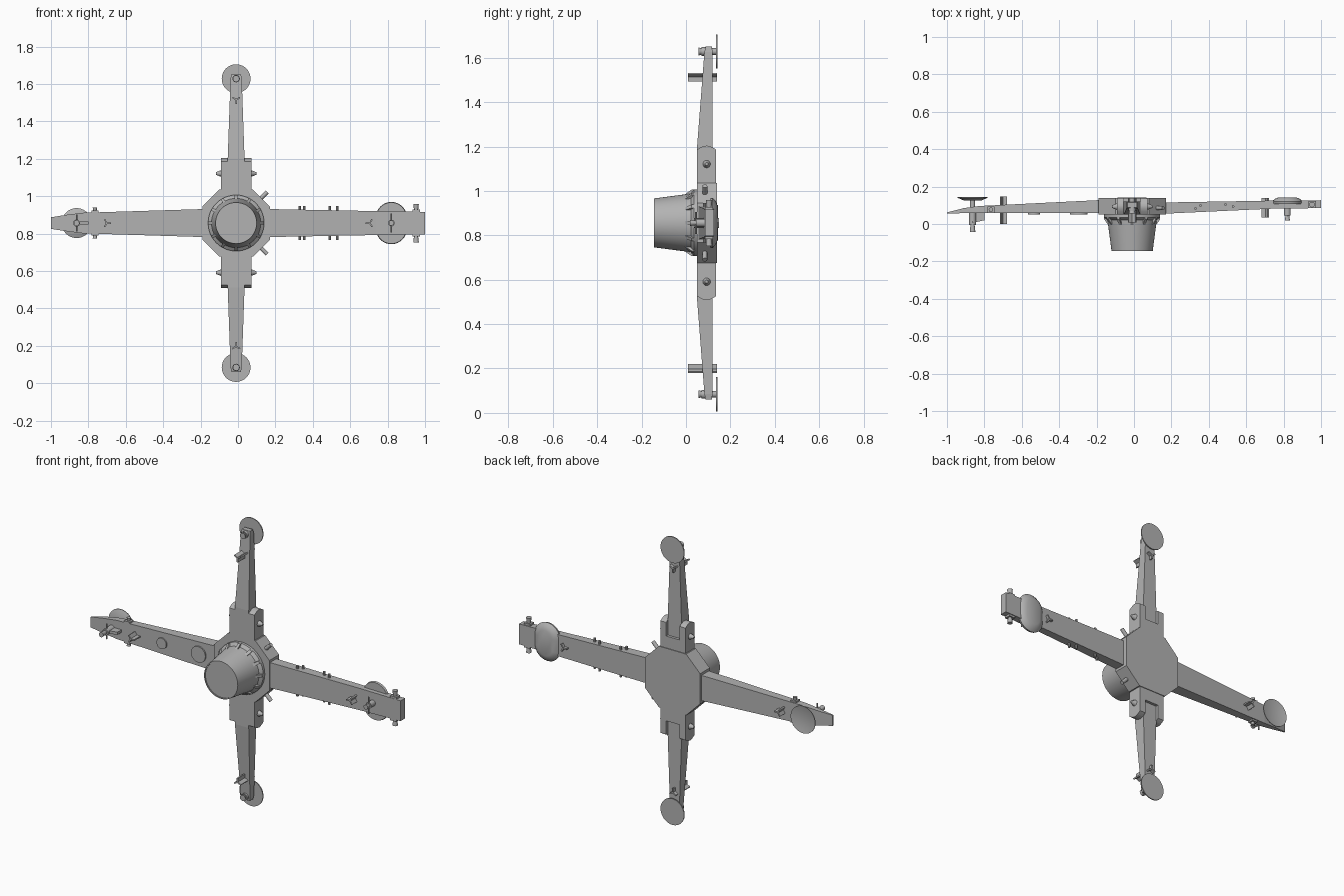
import bpy, bmesh, math
from mathutils import Vector

if "Cube" in bpy.data.objects:
    bpy.data.objects.remove(bpy.data.objects["Cube"])

grey = bpy.data.materials.new("hull grey")
grey.use_nodes = True
grey.diffuse_color = (0.45, 0.45, 0.45, 1)
grey.node_tree.nodes["Principled BSDF"].inputs["Base Color"].default_value = (0.45, 0.45, 0.45, 1)

CX, CZ = -0.01, 0.856
RIGHT, LEFT, UP, DOWN = Vector((1, 0, 0)), Vector((-1, 0, 0)), Vector((0, 0, 1)), Vector((0, 0, -1))


def at(d, along, y, across=0):
    """Point on an arm: distance from hub centre, depth and sideways offset."""
    side = Vector((d.z, 0, d.x))
    return Vector((CX, y, CZ)) + d * along + side * across


def finish(name, bm, smooth=False):
    bmesh.ops.recalc_face_normals(bm, faces=bm.faces[:])
    me = bpy.data.meshes.new(name)
    bm.to_mesh(me)
    bm.free()
    me.materials.append(grey)
    ob = bpy.data.objects.new(name, me)
    bpy.context.collection.objects.link(ob)
    if smooth:
        bpy.ops.object.select_all(action="DESELECT")
        ob.select_set(True)
        bpy.context.view_layer.objects.active = ob
        bpy.ops.object.shade_smooth_by_angle(angle=math.radians(35))
    return ob


def loft(name, rings, smooth=False):
    """Skin a row of equal-sized rings and cap both ends."""
    bm = bmesh.new()
    rows = [[bm.verts.new(p) for p in ring] for ring in rings]
    n = len(rows[0])
    for a, b in zip(rows, rows[1:]):
        for i in range(n):
            j = (i + 1) % n
            bm.faces.new((a[i], a[j], b[j], b[i]))
    bm.faces.new(rows[0])
    bm.faces.new(rows[-1])
    return finish(name, bm, smooth)


def tube(name, p, q, r1, r2=None, n=16):
    """Round bar or cone between two points."""
    axis = (q - p).normalized()
    u = axis.orthogonal().normalized()
    v = axis.cross(u)
    turn = [2 * math.pi * i / n for i in range(n)]
    rings = [[c + (u * math.cos(t) + v * math.sin(t)) * r for t in turn]
             for c, r in ((p, r1), (q, r1 if r2 is None else r2))]
    return loft(name, rings, n > 8)


def beam(name, d, stations):
    """Rectangular tapered beam: (along, half width, front y, back y)."""
    return loft(name, [[at(d, a, y0, -w), at(d, a, y0, w), at(d, a, y1, w), at(d, a, y1, -w)]
                       for a, w, y0, y1 in stations])


def lathe(name, d, along, profile, n=32):
    """Round shape about the depth axis: profile of (radius, y)."""
    turn = [2 * math.pi * i / n for i in range(n)]
    return loft(name, [[at(d, along + r * math.cos(t), y, r * math.sin(t)) for t in turn]
                       for r, y in profile], True)


def tri_fin(name, d, along, y0, y1, size=0.024):
    """Three thin blades meeting on a depth-wise axis."""
    for k in range(3):
        t = math.pi + k * math.tau / 3
        ca, sa = math.cos(t), math.sin(t)
        h = 0.004
        flat = [(0, -h), (size, -h), (size, h), (0, h)]
        loft(f"{name}_{k + 1}", [[at(d, along + u * ca - v * sa, y, u * sa + v * ca)
                                  for u, v in flat] for y in (y0, y1)])


# Octagonal hub
A, B = 0.18, 0.089
octagon = [(A, -B), (A, B), (B, A), (-B, A), (-A, B), (-A, -B), (-B, -A), (B, -A)]
loft("hub", [[Vector((CX + x, y, CZ + z)) for x, z in octagon] for y in (0.05, 0.14)])

# Engine bell with collar and clamps
lathe("engine_collar", RIGHT, 0, [(0.15, 0.055), (0.15, 0.035), (0.13, 0.02)], 48)
lathe("engine_bell", RIGHT, 0, [(0.133, 0.03), (0.11, -0.145), (0.104, -0.145), (0.104, -0.14)], 48)
for k in range(12):
    t = k * math.tau / 12
    out = Vector((math.cos(t), 0, math.sin(t)))
    side = Vector((-out.z, 0, out.x)) * 0.008
    c = Vector((CX, 0, CZ))
    prof = [out * 0.12 + Vector((0, 0.04, 0)), out * 0.15 + Vector((0, 0.04, 0)),
            out * 0.15 + Vector((0, 0.025, 0)), out * 0.128 + Vector((0, -0.005, 0))]
    loft(f"collar_clamp_{k + 1}", [[c + p + side * s for p in prof] for s in (-1, 1)])

# Diagonal pins on the left chamfers
for s, nm in ((1, "upper"), (-1, "lower")):
    d = Vector((1, 0, s)).normalized()
    c = Vector((CX, 0.085, CZ))
    tube(f"{nm}_hub_pin", c + d * 0.18, c + d * 0.235, 0.011, n=12)

# Vertical arms: hinge pod, folding arm, end disc
for d, nm in ((UP, "upper"), (DOWN, "lower")):
    beam(f"{nm}_arm", d, [(0.17, 0.046, 0.05, 0.12), (0.345, 0.045, 0.05, 0.12),
                          (0.77, 0.03, 0.083, 0.12), (0.795, 0.026, 0.088, 0.116)])
    arc = [(0.33 + 0.018 * math.sin(math.pi * i / 8), 0.05 + 0.086 * i / 8) for i in range(9)]
    cheek = [(0.175, 0.05)] + arc + [(0.175, 0.136)]
    for s, sd in ((1, "left"), (-1, "right")):
        loft(f"{nm}_{sd}_hinge_cheek", [[at(d, a, y, s * w * d.z) for a, y in cheek]
                                        for w in (0.044, 0.082)])
        tube(f"{nm}_{sd}_hinge_bolt", at(d, 0.265, 0.093, s * 0.08 * d.z),
             at(d, 0.265, 0.093, s * 0.108 * d.z), 0.018, 0.007)
    beam(f"{nm}_hinge_back", d, [(0.17, 0.046, 0.11, 0.136), (0.25, 0.046, 0.11, 0.136)])
    tri_fin(f"{nm}_fin", d, 0.66, 0.008, 0.14)
    tube(f"{nm}_thruster_base", at(d, 0.772, 0.09), at(d, 0.772, 0.07), 0.02)
    tube(f"{nm}_thruster_nozzle", at(d, 0.772, 0.07), at(d, 0.772, 0.057), 0.014, 0.018)
    tube(f"{nm}_disc_stem", at(d, 0.772, 0.11), at(d, 0.772, 0.137), 0.015)
    lathe(f"{nm}_end_disc", d, 0.772, [(0.077, 0.136), (0.077, 0.142)], 40)

# Left arm
beam("left_arm", RIGHT, [(0.17, 0.075, 0.055, 0.115), (0.75, 0.064, 0.082, 0.125),
                         (1.01, 0.06, 0.085, 0.127)])
tri_fin("left_fin", RIGHT, 0.715, 0.035, 0.14)
for s, nm in ((1, "upper"), (-1, "lower")):
    for i, (a, y) in enumerate([(0.34, 0.083), (0.365, 0.1), (0.5, 0.105), (0.54, 0.093)]):
        tube(f"left_{nm}_pin_{i + 1}", at(RIGHT, a, y, s * 0.06), at(RIGHT, a, y, s * 0.09), 0.007, n=8)
    loft(f"left_{nm}_thruster_pad", [[at(RIGHT, 0.962 + u, 0.104 + v, s * w) for u, v in
         ((-0.02, -0.018), (0.02, -0.018), (0.02, 0.018), (-0.02, 0.018))] for w in (0.055, 0.072)])
    tube(f"left_{nm}_thruster", at(RIGHT, 0.962, 0.104, s * 0.07), at(RIGHT, 0.962, 0.104, s * 0.103), 0.011, 0.015)
    tube(f"left_{nm}_needle", at(RIGHT, 0.83, 0.045, 0), at(RIGHT, 0.83, 0.045, s * 0.05), 0.004, n=8)

# Long saddle dish behind the left arm
stadium = []
for i in range(33):
    t = math.pi * i / 16
    lift = 0.03 if math.sin(t) >= 0 else -0.03
    stadium.append((math.cos(t), math.sin(t), lift))
loft("left_saddle_dish", [[at(RIGHT, 0.83 + r * c, y, r * s + k) for c, s, k in stadium]
                          for r, y in ((0.08, 0.108), (0.083, 0.12), (0.068, 0.134), (0.045, 0.143))], True)
tube("left_front_thruster", at(RIGHT, 0.83, 0.09), at(RIGHT, 0.83, 0.045), 0.018)
tube("left_front_nozzle", at(RIGHT, 0.83, 0.045), at(RIGHT, 0.83, 0.018), 0.01, 0.014)

# Right arm, tapering to a wedge
beam("right_arm", LEFT, [(0.17, 0.075, 0.058, 0.128), (0.82, 0.055, 0.058, 0.096),
                         (0.9, 0.045, 0.058, 0.085), (0.99, 0.031, 0.056, 0.062)])
lathe("right_large_port", LEFT, 0.285, [(0.047, 0.06), (0.047, 0.05)])
lathe("right_small_port", LEFT, 0.525, [(0.032, 0.06), (0.032, 0.05)])
tri_fin("right_fin", LEFT, 0.692, 0.0, 0.148)
for s, nm in ((1, "upper"), (-1, "lower")):
    loft(f"right_{nm}_thruster_pad", [[at(LEFT, 0.755 + u, 0.076 + v, s * w) for u, v in
         ((-0.018, -0.018), (0.018, -0.018), (0.018, 0.018), (-0.018, 0.018))] for w in (0.045, 0.066)])
    tube(f"right_{nm}_thruster", at(LEFT, 0.755, 0.076, s * 0.065), at(LEFT, 0.755, 0.076, s * 0.083), 0.009, 0.012)

# Right dish and forward thruster
lathe("right_dish", LEFT, 0.853, [(0.045, 0.125), (0.08, 0.14), (0.08, 0.144), (0.04, 0.136)], 40)
tube("right_dish_stem", at(LEFT, 0.853, 0.07), at(LEFT, 0.853, 0.13), 0.014)
tube("right_front_thruster", at(LEFT, 0.853, 0.06), at(LEFT, 0.853, -0.005), 0.019)
tube("right_front_nozzle", at(LEFT, 0.853, -0.005), at(LEFT, 0.853, -0.042), 0.011, 0.015)
beam("right_thruster_bracket", LEFT, [(0.79, 0.008, 0.02, 0.06), (0.835, 0.008, 0.01, 0.06)])
tube("right_cross_needle", at(LEFT, 0.853, 0.01, -0.045), at(LEFT, 0.853, 0.01, 0.045), 0.004, n=8)
